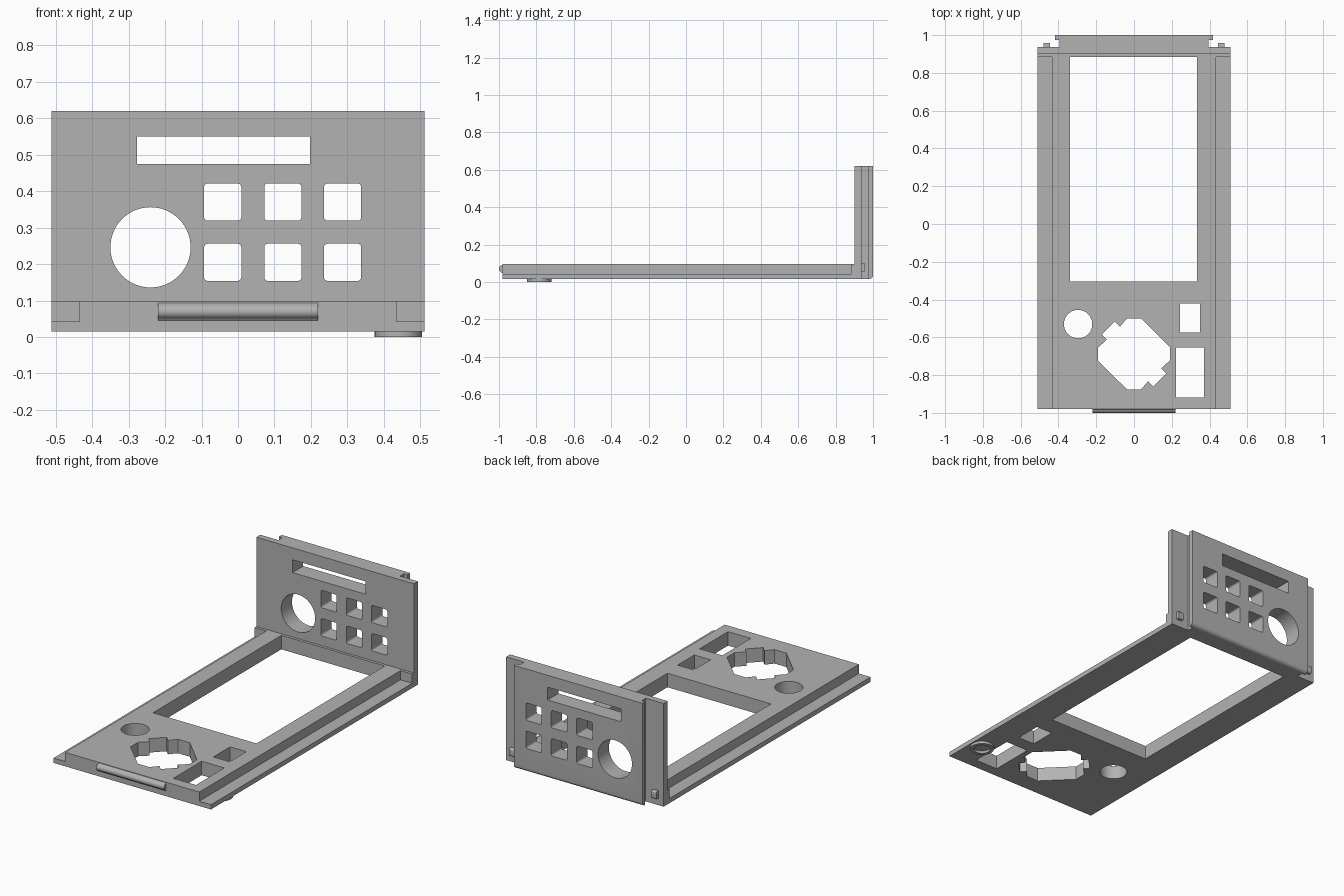
import bpy, bmesh, math
from mathutils import Vector

cube = bpy.data.objects.get("Cube")
if cube:
    bpy.data.objects.remove(cube, do_unlink=True)

GREY = 0.45
grey = bpy.data.materials.new("plain grey")
grey.use_nodes = True
grey.diffuse_color = (GREY, GREY, GREY, 1)
grey.node_tree.nodes["Principled BSDF"].inputs["Base Color"].default_value = (GREY, GREY, GREY, 1)


def prism(name, outline, axis, low, high):
    """Extrude a closed 2D outline along one axis."""
    place = {"x": lambda a, b: (low, a, b),
             "y": lambda a, b: (a, low, b),
             "z": lambda a, b: (a, b, low)}[axis]
    direction = Vector([high - low if axis == c else 0 for c in "xyz"])
    bm = bmesh.new()
    face = bm.faces.new([bm.verts.new(place(a, b)) for a, b in outline])
    result = bmesh.ops.extrude_face_region(bm, geom=[face])
    moved = [v for v in result["geom"] if isinstance(v, bmesh.types.BMVert)]
    bmesh.ops.translate(bm, vec=direction, verts=moved)
    bmesh.ops.recalc_face_normals(bm, faces=bm.faces)
    mesh = bpy.data.meshes.new(name)
    bm.to_mesh(mesh)
    bm.free()
    mesh.materials.append(grey)
    obj = bpy.data.objects.new(name, mesh)
    bpy.context.collection.objects.link(obj)
    return obj


def rect(a0, a1, b0, b1):
    return [(a0, b0), (a1, b0), (a1, b1), (a0, b1)]


def arc(ca, cb, r, start, end, steps):
    return [(ca + r * math.cos(math.radians(start + (end - start) * i / steps)),
             cb + r * math.sin(math.radians(start + (end - start) * i / steps)))
            for i in range(steps + 1)]


def circle(ca, cb, r, steps=64):
    return arc(ca, cb, r, 0, 360, steps)[:-1]


def rounded(ca, cb, half_a, half_b, r):
    points = []
    for k, (sa, sb) in enumerate([(1, 1), (-1, 1), (-1, -1), (1, -1)]):
        points += arc(ca + sa * (half_a - r), cb + sb * (half_b - r), r, 90 * k, 90 * k + 90, 5)
    return points


def combine(target, tool, operation):
    """Apply a boolean and discard the tool."""
    mod = target.modifiers.new("boolean", "BOOLEAN")
    mod.operation = operation
    mod.solver = "EXACT"
    mod.object = tool
    bpy.context.view_layer.objects.active = target
    bpy.ops.object.modifier_apply(modifier=mod.name)
    bpy.data.objects.remove(tool, do_unlink=True)


def cut(target, outline, axis, low, high):
    combine(target, prism("cutter", outline, axis, low, high), "DIFFERENCE")


# Base plate and upright end panel share one L-shaped side profile
BOTTOM, DECK, TOP = 0.015, 0.097, 0.62
WIDTH, BACK = 0.511, 0.937
frame = prism("base_and_end_panel", [(-0.98, BOTTOM), (BACK, BOTTOM), (BACK, TOP),
                                     (0.9, TOP), (0.9, DECK), (-0.98, DECK)], "x", -WIDTH, WIDTH)

# Raised block on the back of the panel, with a rounded lower edge and side grooves
block = prism("rear_block", [(0.92, TOP), (0.92, BOTTOM)] + arc(0.978, BOTTOM + 0.022, 0.022, -90, 0, 8)
              + [(1.0, TOP)], "x", -0.417, 0.417)
for side in (-1, 1):
    cut(block, rect(*sorted((side * 0.395, side * 0.6)), 0.9, 0.975), "z", -0.1, 0.8)
combine(frame, block, "UNION")

# Rebates along both long edges, and small catches behind the panel
for side in (-1, 1):
    cut(frame, rect(*sorted((side * 0.435, side * 0.6)), -1.1, 0.884), "z", 0.043, 0.2)
    catch = prism("catch", rounded(0.937, 0.078, 0.021, 0.022, 0.008), "x",
                  side * 0.462 - 0.016, side * 0.462 + 0.016)
    combine(frame, catch, "UNION")

# Openings in the base plate
base_holes = [
    rect(-0.338, 0.334, -0.305, 0.884),
    circle(-0.296, -0.53, 0.075),
    rect(0.243, 0.349, -0.575, -0.42),
    rect(0.223, 0.37, -0.918, -0.655),
]
for outline in base_holes:
    cut(frame, outline, "z", -0.1, 0.2)

# Eight-sided opening with two opposite notches, symmetric about its centre
half = [(0.038, 0.187), (0.19, 0.036), (0.19, -0.034), (0.144, -0.076),
        (0.17, -0.104), (0.102, -0.173), (0.074, -0.145), (0.038, -0.187)]
octagon = [(s * a, s * b - 0.688) for s in (1, -1) for a, b in half]
cut(frame, octagon, "z", -0.1, 0.2)

# Openings in the end panel: display slot, round hole, button grid
panel_holes = [rect(-0.277, 0.198, 0.475, 0.55), circle(-0.24, 0.246, 0.11)]
panel_holes += [rounded(x, z, 0.051, 0.051, 0.01)
                for x in (-0.042, 0.123, 0.287) for z in (0.205, 0.37)]
for outline in panel_holes:
    cut(frame, outline, "y", 0.8, 1.1)

# Rounded tongue on the front edge
tongue = prism("front_tongue", [(-0.96, 0.046), (-0.98, 0.046)]
               + arc(-0.98, 0.07, 0.02, 260, 100, 12)
               + [(-0.98, 0.094), (-0.96, 0.094)], "x", -0.22, 0.22)

# Raised ring under the front left corner
ring = prism("underside_ring", circle(0.44, -0.785, 0.065), "z", 0.0, 0.02)
cut(ring, circle(0.44, -0.785, 0.045), "z", -0.1, 0.1)

bpy.ops.object.select_all(action="DESELECT")
for obj in (frame, tongue, ring):
    obj.select_set(True)
bpy.context.view_layer.objects.active = frame
bpy.ops.object.shade_smooth_by_angle(angle=math.radians(30))
